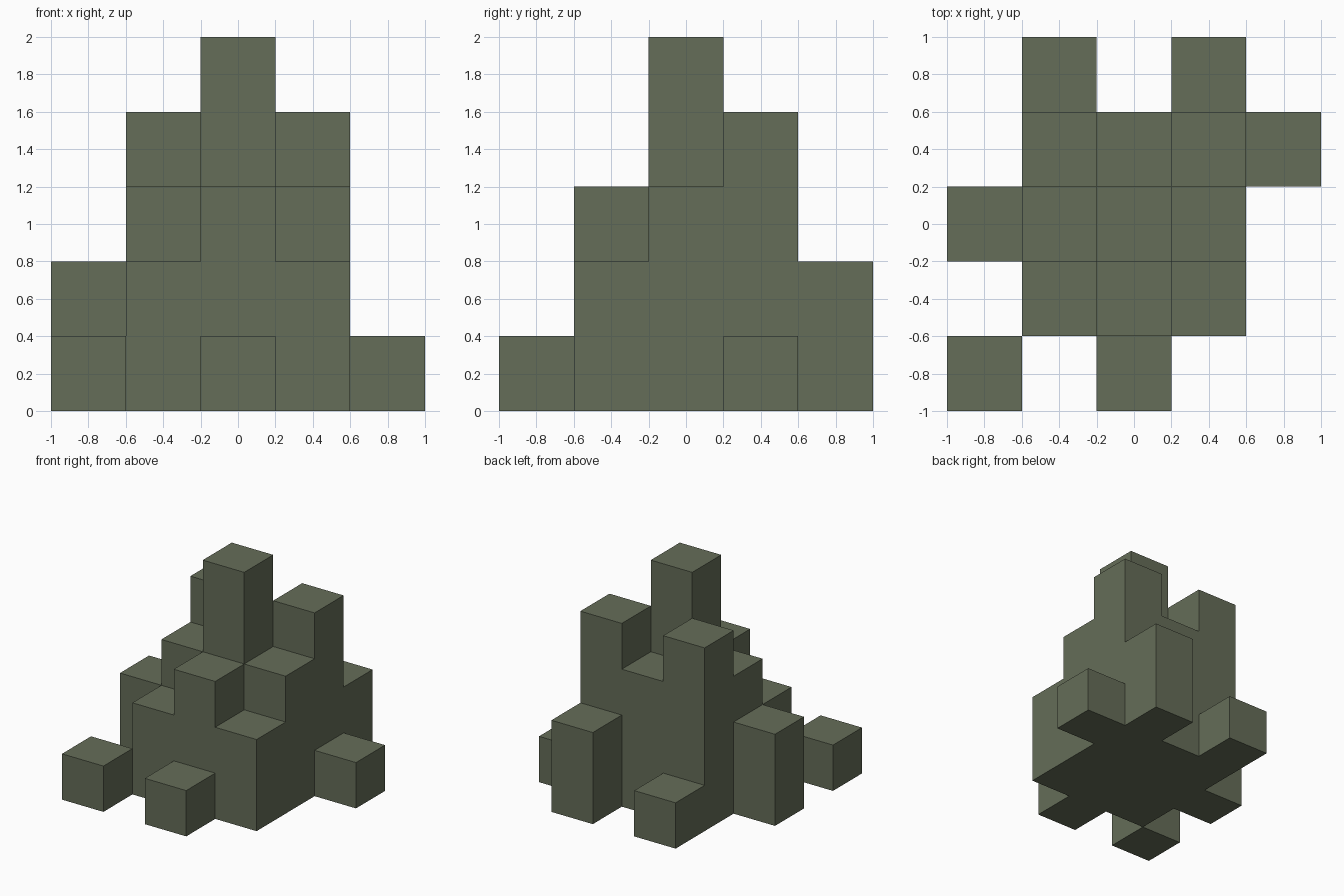
import bpy
import bmesh
from mathutils import Vector

CELL = 0.4

if "Cube" in bpy.data.objects:
    bpy.data.objects.remove(bpy.data.objects["Cube"], do_unlink=True)

# Single matte olive-grey colour
olive = bpy.data.materials.new("olive_grey")
olive.use_nodes = True
olive.diffuse_color = (0.130, 0.153, 0.098, 1)
olive.node_tree.nodes["Principled BSDF"].inputs["Base Color"].default_value = olive.diffuse_color

# Each part: grid column (x, y) -> height in cells
PARTS = {
    "stepped_core": {(-1, -1): 2, (0, -1): 3, (1, -1): 2,
                     (-1, 0): 3, (0, 0): 5, (1, 0): 3,
                     (-1, 1): 4, (0, 1): 3, (1, 1): 4},
    "front_block": {(0, -2): 1},
    "detached_corner_block": {(-2, -2): 1},
    "right_pillar": {(-2, 0): 2},
    "left_block": {(2, 1): 1},
    "back_left_pillar": {(1, 2): 2},
    "back_right_block": {(-1, 2): 1},
}
HEIGHTS = {col: h for part in PARTS.values() for col, h in part.items()}
AXES = [Vector((1, 0, 0)), Vector((0, 1, 0)), Vector((0, 0, 1))]


def filled(x, y, z):
    return 0 <= z < HEIGHTS.get((x, y), 0)


def build_part(name, columns):
    """Skin the exposed cell sides, then merge coplanar squares."""
    bm = bmesh.new()
    for (x, y), height in columns.items():
        for z in range(height):
            centre = Vector((x, y, z + 0.5))
            for a, normal in enumerate(AXES):
                u, v = AXES[(a + 1) % 3] / 2, AXES[(a + 2) % 3] / 2
                for sign in (-1, 1):
                    step = normal * sign
                    if filled(x + int(step.x), y + int(step.y), z + int(step.z)):
                        continue
                    mid = centre + step / 2
                    ring = [mid - u - v, mid + u - v, mid + u + v, mid - u + v]
                    bm.faces.new([bm.verts.new(p * CELL) for p in ring[::sign]])
    bmesh.ops.remove_doubles(bm, verts=bm.verts[:], dist=0.001)
    bmesh.ops.dissolve_limit(bm, angle_limit=0.01, verts=bm.verts[:], edges=bm.edges[:])
    mesh = bpy.data.meshes.new(name)
    bm.to_mesh(mesh)
    bm.free()
    mesh.materials.append(olive)
    obj = bpy.data.objects.new(name, mesh)
    bpy.context.collection.objects.link(obj)


for part_name, part_columns in PARTS.items():
    build_part(part_name, part_columns)
